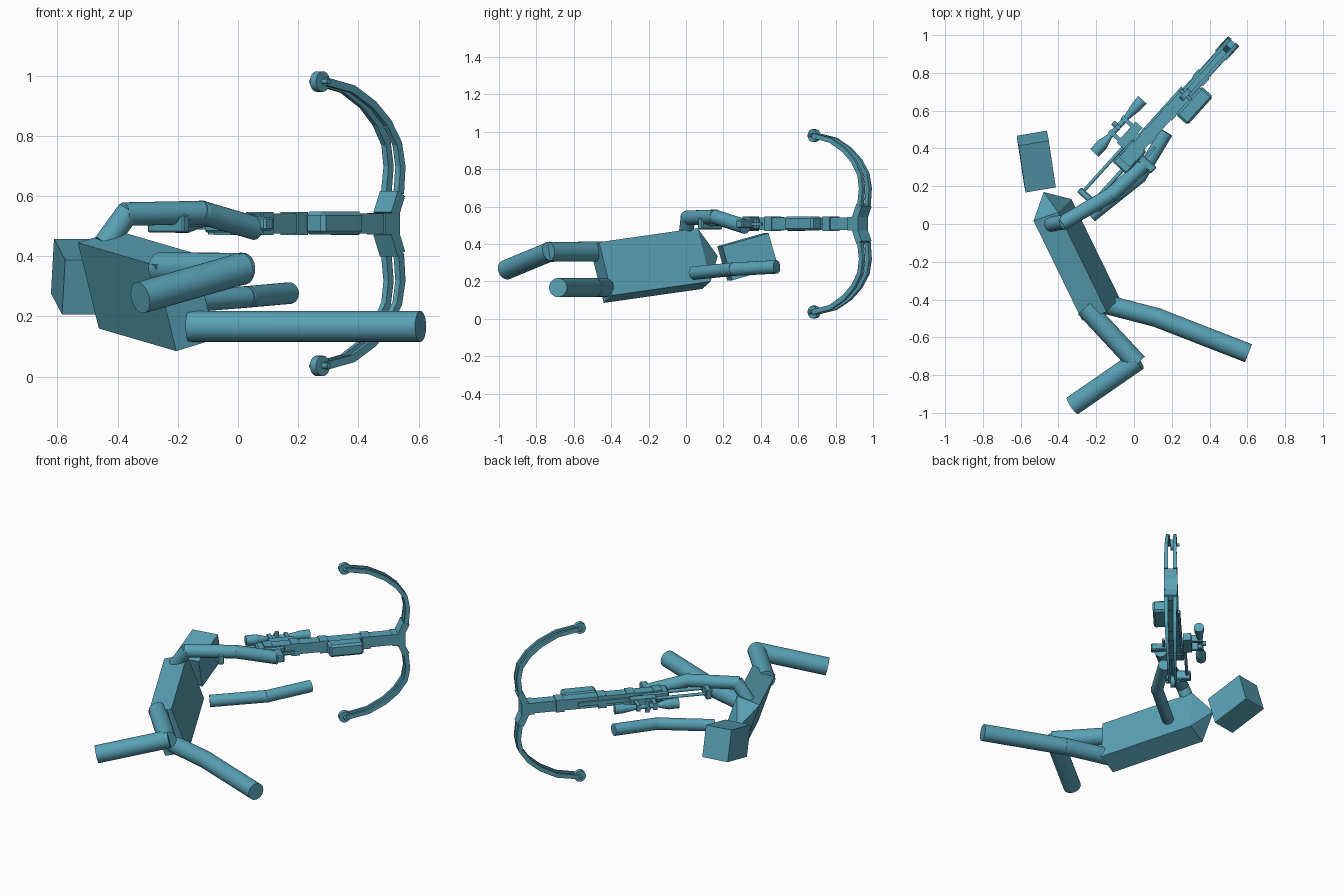
import bpy, bmesh, math
from mathutils import Vector, Matrix

if "Cube" in bpy.data.objects:
    bpy.data.objects.remove(bpy.data.objects["Cube"])

teal = bpy.data.materials.new("teal_blue")
teal.use_nodes = True
colour = (0.10, 0.36, 0.47, 1)
teal.diffuse_color = colour
teal.node_tree.nodes["Principled BSDF"].inputs["Base Color"].default_value = colour


def finish(name, bm, matrix=None, smooth=False):
    bmesh.ops.recalc_face_normals(bm, faces=bm.faces)
    mesh = bpy.data.meshes.new(name)
    bm.to_mesh(mesh)
    bm.free()
    mesh.materials.append(teal)
    obj = bpy.data.objects.new(name, mesh)
    bpy.context.collection.objects.link(obj)
    if matrix:
        obj.matrix_world = matrix
    if smooth:
        bpy.context.view_layer.objects.active = obj
        bpy.ops.object.select_all(action="DESELECT")
        obj.select_set(True)
        bpy.ops.object.shade_smooth_by_angle(angle=math.radians(35))
    return obj


def rod(name, a, b, r1, r2=None, matrix=None, overlap=0.0, sides=32):
    """Round bar between two points."""
    a, b = Vector(a), Vector(b)
    d = (b - a).normalized()
    a, b = a - d * overlap, b + d * overlap
    place = Matrix.Translation((a + b) / 2) @ d.to_track_quat("Z", "Y").to_matrix().to_4x4()
    bm = bmesh.new()
    bmesh.ops.create_cone(bm, cap_ends=True, segments=sides, radius1=r1,
                          radius2=r1 if r2 is None else r2, depth=(b - a).length, matrix=place)
    return finish(name, bm, matrix, True)


def box(name, lo, hi, matrix, bevel=0.0):
    """Block between two opposite corners."""
    lo, hi = Vector(lo), Vector(hi)
    bm = bmesh.new()
    bmesh.ops.create_cube(bm, size=1, matrix=Matrix.Translation((lo + hi) / 2)
                          @ Matrix.Diagonal((*(hi - lo), 1)))
    if bevel:
        bmesh.ops.bevel(bm, geom=bm.edges[:], offset=bevel, segments=1, affect="EDGES")
    return finish(name, bm, matrix)


def slanted_box(name, corner, axes, peak=None):
    """Block from a corner and three edge vectors, with an optional peaked end."""
    c = Vector(corner)
    x, y, z = (Vector(a) for a in axes)
    bm = bmesh.new()
    bmesh.ops.create_cube(bm, size=1)
    if peak:
        end = max(bm.faces, key=lambda f: f.calc_center_median().x)
        top = bmesh.ops.poke(bm, faces=[end])["verts"][0]
        top.co.x += peak
    for v in bm.verts:
        p = v.co + Vector((0.5, 0.5, 0.5))
        v.co = c + x * p.x + y * p.y + z * p.z
    return finish(name, bm)


# Body and head
slanted_box("torso", (-0.275, -0.51, 0.37),
            [(-0.257, 0.527, 0.075), (0.13, 0.045, 0.04), (0.07, 0.07, -0.285)], peak=0.18)
slanted_box("head", (-0.574, 0.167, 0.388),
            [(-0.037, 0.247, 0.07), (0.16, 0.027, 0), (-0.01, 0.053, -0.182)])

# Arms and legs, joint to joint
limbs = {
    "left_leg": ([(-0.15, -0.425, 0.167), (0.12, -0.495, 0.167), (0.595, -0.68, 0.167)], 0.051),
    "right_leg": ([(-0.25, -0.45, 0.36), (0.01, -0.73, 0.358), (-0.315, -0.955, 0.265)], 0.053),
    "right_arm": ([(-0.435, 0.0, 0.45), (-0.37, 0.01, 0.54), (-0.12, 0.155, 0.545),
                   (0.05, 0.31, 0.495)], 0.039),
    "left_arm": ([(-0.22, 0.05, 0.245), (0.03, 0.25, 0.265), (0.165, 0.475, 0.277)], 0.036),
}
for name, (joints, radius) in limbs.items():
    for i, (a, b) in enumerate(zip(joints, joints[1:])):
        rod(f"{name}_{i + 1}", a, b, radius, overlap=0.012)

# Crossbow frame: x forward, y to the scope side, z along the bow; origin at the bow centre
bow = Matrix(((0.67, -0.742, 0, 0.525), (0.742, 0.67, 0, 0.965),
              (0, 0, 1, 0.508), (0, 0, 0, 1)))

# Stock
box("barrel", (-0.86, -0.033, -0.032), (-0.03, 0.033, 0.034), bow)
box("rail", (-0.80, 0.033, -0.012), (-0.36, 0.045, 0.012), bow)
for i, x in enumerate((-0.86, -0.70, -0.53, -0.28)):
    box(f"barrel_band_{i + 1}", (x, -0.039, -0.038), (x + 0.05, 0.039, 0.039), bow)
box("front_block", (-0.10, -0.04, -0.036), (-0.025, 0.04, 0.036), bow)
box("foregrip", (-0.49, -0.117, -0.036), (-0.287, -0.033, 0.04), bow, 0.012)
box("receiver", (-0.90, -0.05, -0.03), (-0.74, 0.05, 0.03), bow, 0.008)
box("pistol_grip", (-0.81, -0.145, -0.022), (-0.765, -0.03, 0.022), bow, 0.006)
box("trigger_guard", (-0.765, -0.075, -0.008), (-0.69, -0.06, 0.008), bow)
rod("upper_stock_rod", (-1.13, 0.058, 0), (-0.80, 0.058, 0), 0.009, matrix=bow, sides=12)
rod("lower_stock_rod", (-1.13, -0.02, 0), (-0.86, -0.02, 0), 0.011, matrix=bow, sides=12)
box("butt_plate", (-1.145, -0.08, -0.03), (-1.11, 0.08, 0.03), bow, 0.005)

# Scope turned from a profile, with mount and turrets
profile = [(-0.93, 0.030), (-0.87, 0.031), (-0.81, 0.015), (-0.68, 0.015), (-0.60, 0.028), (-0.55, 0.030)]
for i, ((x1, r1), (x2, r2)) in enumerate(zip(profile, profile[1:])):
    rod(f"scope_{i + 1}", (x1, 0.15, 0), (x2, 0.15, 0), r1, r2, bow, sides=20)
rod("scope_side_turret", (-0.745, 0.15, -0.036), (-0.745, 0.15, 0.036), 0.014, matrix=bow, sides=16)
rod("scope_top_turret", (-0.745, 0.15, 0), (-0.745, 0.186, 0), 0.014, matrix=bow, sides=16)
for i, x in enumerate((-0.80, -0.70)):
    box(f"scope_ring_{i + 1}", (x, 0.08, -0.02), (x + 0.022, 0.17, 0.02), bow)
box("scope_mount", (-0.81, 0.05, -0.024), (-0.66, 0.10, 0.024), bow)
box("mount_foot", (-0.77, 0.03, -0.018), (-0.70, 0.06, 0.018), bow)

# Bow arms: paired curved strips on each side
arc = [(-0.05, 0.03), (-0.018, 0.10), (-0.008, 0.19), (-0.022, 0.265), (-0.07, 0.335),
       (-0.14, 0.395), (-0.24, 0.447), (-0.37, 0.472)]


def strip(name, points, thick, edges, sign):
    bm = bmesh.new()
    rings = []
    for i, p in enumerate(points):
        t = Vector(points[min(i + 1, len(points) - 1)]) - Vector(points[max(i - 1, 0)])
        n = Vector((t.y, -t.x)).normalized() * thick
        inner, outer = edges(i / (len(points) - 1))
        corners = [(-1, inner), (1, inner), (1, outer), (-1, outer)]
        rings.append([bm.verts.new((p[0] + k * n.x, y, sign * (p[1] + k * n.y))) for k, y in corners])
    for r, s in zip(rings, rings[1:]):
        for k in range(4):
            bm.faces.new((r[k], r[k - 1], s[k - 1], s[k]))
    bm.faces.new(rings[0])
    bm.faces.new(rings[-1])
    finish(name, bm, bow)


for label, sign in (("upper", 1), ("lower", -1)):
    strip(f"{label}_bow_root", arc[:2], 0.02, lambda t: (-0.04, 0.04), sign)
    for side, k in (("left", 1), ("right", -1)):
        strip(f"{label}_{side}_bow_strip", arc[1:], 0.013,
              lambda t: (k * (0.016 - 0.004 * t), k * (0.04 - 0.014 * t)), sign)
    z = sign * 0.472
    rod(f"{label}_wheel", (-0.378, -0.014, z), (-0.378, 0.014, z), 0.034, matrix=bow, sides=20)
    rod(f"{label}_axle", (-0.378, -0.04, z), (-0.378, 0.04, z), 0.009, matrix=bow, sides=12)
